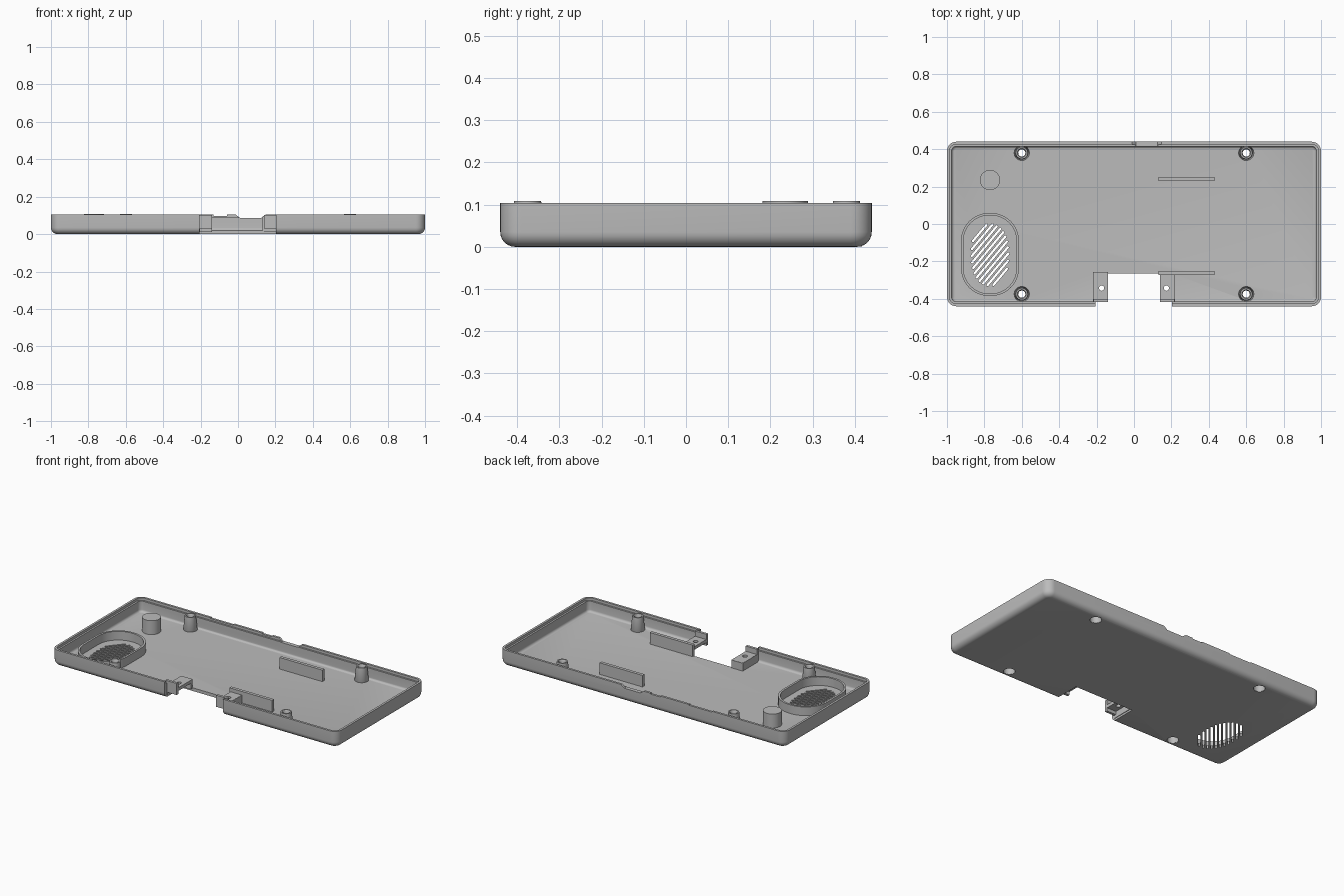
import bpy, bmesh, math
from math import sin, cos, pi, radians
from mathutils import Matrix, Vector

cube = bpy.data.objects.get("Cube")
if cube:
    bpy.data.objects.remove(cube, do_unlink=True)

grey = bpy.data.materials.new("plain grey plastic")
grey.use_nodes = True
colour = (0.5, 0.5, 0.5, 1)
grey.diffuse_color = colour
grey.node_tree.nodes["Principled BSDF"].inputs["Base Color"].default_value = colour


def finish(name, bm):
    bmesh.ops.recalc_face_normals(bm, faces=bm.faces)
    mesh = bpy.data.meshes.new(name)
    bm.to_mesh(mesh)
    bm.free()
    mesh.materials.append(grey)
    ob = bpy.data.objects.new(name, mesh)
    bpy.context.collection.objects.link(ob)
    return ob


def outline(hx, hy, r, seg=8):
    """Rounded rectangle around the origin."""
    pts = []
    for i, (sx, sy) in enumerate([(1, 1), (-1, 1), (-1, -1), (1, -1)]):
        for k in range(seg + 1):
            a = (i + k / seg) * pi / 2
            pts.append((sx * (hx - r) + r * cos(a), sy * (hy - r) + r * sin(a)))
    return pts


def loft(bm, rings, closed=False, matrix=Matrix()):
    """Skin stacked outlines given as (points, z)."""
    loops = [[bm.verts.new(matrix @ Vector((x, y, z))) for x, y in pts] for pts, z in rings]
    pairs = list(zip(loops, loops[1:]))
    if closed:
        pairs.append((loops[-1], loops[0]))
    else:
        bm.faces.new(loops[0])
        bm.faces.new(loops[-1])
    for a, b in pairs:
        for i in range(len(a)):
            j = (i + 1) % len(a)
            bm.faces.new((a[i], a[j], b[j], b[i]))


def circle(r, n=32):
    return [(r * cos(2 * pi * i / n), r * sin(2 * pi * i / n)) for i in range(n)]


def box(bm, x0, x1, y0, y1, z0, z1):
    size = Matrix.Diagonal((abs(x1 - x0), y1 - y0, z1 - z0, 1))
    mid = Matrix.Translation(((x0 + x1) / 2, (y0 + y1) / 2, (z0 + z1) / 2))
    bmesh.ops.create_cube(bm, size=1, matrix=mid @ size)


def cut(target, cutter):
    mod = target.modifiers.new("cut", "BOOLEAN")
    mod.operation, mod.solver, mod.object = "DIFFERENCE", "EXACT", cutter
    dg = bpy.context.evaluated_depsgraph_get()
    mesh = bpy.data.meshes.new_from_object(target.evaluated_get(dg))
    target.modifiers.clear()
    target.data = mesh
    bpy.data.objects.remove(cutter, do_unlink=True)


# Tray shell: rounded outside, stepped rim, filleted inside
HX, HY, TOP, FLOOR, R = 1.0, 0.44, 0.104, 0.02, 0.05
profile = []
for k in range(7):
    a = k / 6 * pi / 2
    profile.append((0.035 * (1 - sin(a)), 0.035 * (1 - cos(a))))
profile += [(0, TOP), (0.014, TOP), (0.014, 0.088), (0.025, 0.088)]
for k in range(5):
    a = k / 4 * pi / 2
    profile.append((0.025 + 0.015 * (1 - cos(a)), FLOOR + 0.015 * (1 - sin(a))))
bm = bmesh.new()
loft(bm, [(outline(HX - d, HY - d, max(R - d, 0.008)), z) for d, z in profile])
tray = finish("tray", bm)

# Openings: front notch, rear rim dips, screw holes and speaker slots
BOSSES = [(sx * 0.6, y) for sx in (-1, 1) for y in (0.38, -0.375)]
bm = bmesh.new()
box(bm, -0.207, 0.203, -0.6, -0.265, -0.1, 0.2)
box(bm, -0.49, -0.33, 0.4, 0.5, 0.099, 0.2)
box(bm, -0.13, -0.06, 0.4, 0.5, 0.098, 0.2)
dip = [(-0.012, 0.2), (-0.012, TOP), (0.012, 0.086), (0.125, 0.086), (0.147, TOP), (0.147, 0.2)]
side_on = Matrix(((1, 0, 0, 0), (0, 0, 1, 0), (0, 1, 0, 0), (0, 0, 0, 1)))
loft(bm, [(dip, 0.4), (dip, 0.5)], matrix=side_on)
for x, y in BOSSES:
    loft(bm, [(circle(0.035), -0.1), (circle(0.035), 0.06)], matrix=Matrix.Translation((x, y, 0)))
tilt = radians(50)
u, n = Vector((cos(tilt), sin(tilt))), Vector((-sin(tilt), cos(tilt)))
for i in range(-5, 6):
    # Chord of the oval grille area along the slot direction
    inside = [s for s in (k / 500 for k in range(-100, 101))
              if abs((n.x * i * 0.0235 + u.x * s) / 0.102) ** 2.3
              + abs((n.y * i * 0.0235 + u.y * s) / 0.168) ** 2.3 < 1]
    c = n * i * 0.0235 + u * (inside[0] + inside[-1]) / 2
    place = Matrix.Translation((c.x - 0.77, c.y - 0.165, 0)) @ Matrix.Rotation(tilt, 4, "Z")
    shape = outline((inside[-1] - inside[0]) / 2, 0.006, 0.0058, 4)
    loft(bm, [(shape, -0.1), (shape, 0.06)], matrix=place)
cut(tray, finish("cutter", bm))

# Hollow screw bosses with a counterbore underneath
for x, y in BOSSES:
    bm = bmesh.new()
    section = [(0.033, 0.001), (0.033, 0.06), (0.019, 0.06), (0.019, 0.1), (0.024, 0.108),
               (0.032, 0.108), (0.041, 0.018), (0.037, 0.01), (0.037, 0.001)]
    loft(bm, [(circle(r), z) for r, z in section], True, Matrix.Translation((x, y, 0)))
    finish("screw_boss", bm)

# Oval speaker wall
bm = bmesh.new()
outer, inner = outline(0.155, 0.222, 0.15, 12), outline(0.142, 0.209, 0.137, 12)
loft(bm, [(outer, 0.015), (outer, 0.075), (inner, 0.075), (inner, 0.015)], True,
     Matrix.Translation((-0.77, -0.163, 0)))
finish("speaker_wall", bm)

# Round support post
bm = bmesh.new()
loft(bm, [(circle(0.054, 48), 0.015), (circle(0.054, 48), 0.108)],
     matrix=Matrix.Translation((-0.77, 0.235, 0)))
finish("support_post", bm)

# Long holding ribs
for name, y in (("rear_rib", 0.24), ("front_rib", -0.262)):
    bm = bmesh.new()
    box(bm, 0.13, 0.43, y - 0.01, y + 0.01, 0.015, 0.093)
    finish(name, bm)

# Raised mounting brackets on both sides of the notch
for side, s in (("right", -1), ("left", 1)):
    bm = bmesh.new()
    box(bm, s * 0.138, s * 0.217, -0.41, -0.26, 0.05, 0.07)
    plate = finish(side + "_bracket_plate", bm)
    bm = bmesh.new()
    loft(bm, [(circle(0.014, 20), 0), (circle(0.014, 20), 0.2)],
         matrix=Matrix.Translation((s * 0.173, -0.343, 0)))
    cut(plate, finish("cutter", bm))
    bm = bmesh.new()
    box(bm, s * 0.138, s * 0.217, -0.416, -0.4, 0.03, 0.103)
    box(bm, s * 0.138, s * 0.217, -0.275, -0.256, 0.012, 0.0695)
    box(bm, s * 0.203, s * 0.218, -0.415, -0.257, 0.012, 0.0695)
    finish(side + "_bracket_walls", bm)

# Smooth curves, keep edges crisp
bpy.ops.object.select_all(action="DESELECT")
for ob in bpy.context.collection.objects:
    if ob.type == "MESH" and grey.name in ob.data.materials:
        ob.select_set(True)
        bpy.context.view_layer.objects.active = ob
bpy.ops.object.shade_smooth_by_angle(angle=radians(35))
